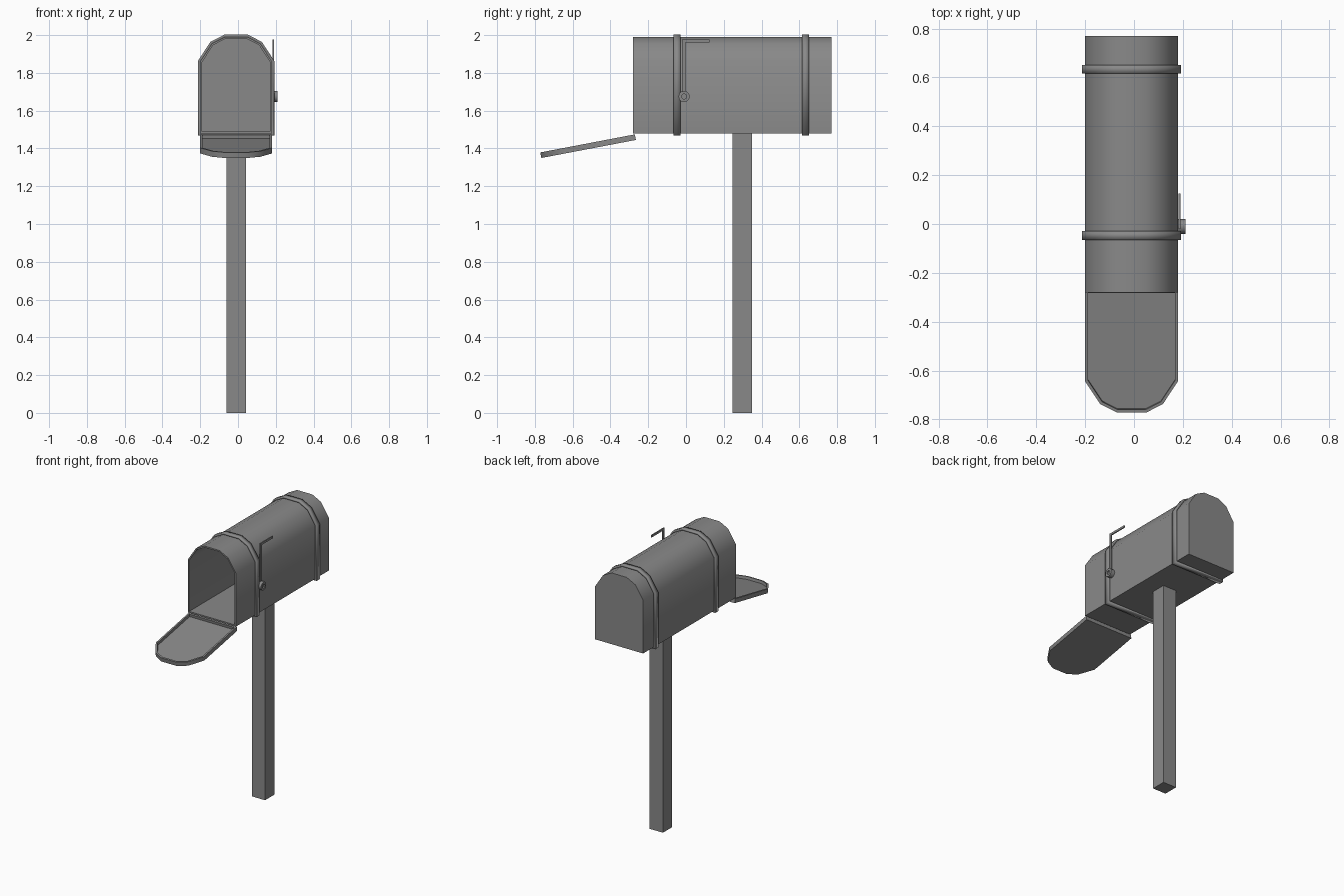
import bpy, bmesh, math
from mathutils import Matrix

cube = bpy.data.objects.get("Cube")
if cube:
    bpy.data.objects.remove(cube)

grey = bpy.data.materials.new("metal grey")
grey.use_nodes = True
COLOUR = (0.25, 0.25, 0.25, 1)
grey.diffuse_color = COLOUR
grey.node_tree.nodes["Principled BSDF"].inputs["Base Color"].default_value = COLOUR

CX = -0.01        # centre line of box and post
FLOOR = 1.48      # underside of the box

# Half of the arched outline: (x, height above floor)
HALF = [(0.19, 0), (0.19, 0.38), (0.128, 0.475), (0.06, 0.51)]
OUTLINE = HALF + [(-x, z) for x, z in reversed(HALF)]


def finish(name, bm, smooth=True):
    bmesh.ops.recalc_face_normals(bm, faces=bm.faces[:])
    mesh = bpy.data.meshes.new(name)
    bm.to_mesh(mesh)
    bm.free()
    mesh.materials.append(grey)
    obj = bpy.data.objects.new(name, mesh)
    bpy.context.collection.objects.link(obj)
    if smooth:
        bpy.ops.object.select_all(action='DESELECT')
        obj.select_set(True)
        bpy.context.view_layer.objects.active = obj
        bpy.ops.object.shade_smooth_by_angle(angle=math.radians(45))
    return obj


def arch(y0, y1, caps):
    """Extrude the arched outline along y; returns bmesh and the y0 cap."""
    bm = bmesh.new()
    a, b = [[bm.verts.new((x, y, z)) for x, z in OUTLINE] for y in (y0, y1)]
    n = len(OUTLINE)
    for i in range(n):
        j = (i + 1) % n
        bm.faces.new((a[i], a[j], b[j], b[i]))
    cap = None
    if caps:
        cap = bm.faces.new(a)
        bm.faces.new(b)
    bmesh.ops.recalc_face_normals(bm, faces=bm.faces[:])
    return bm, cap


def hollow_arch(name, y_open, y_closed, rim, depth):
    bm, cap = arch(y_open, y_closed, True)
    bmesh.ops.inset_individual(bm, faces=[cap], thickness=rim, use_even_offset=True)
    bmesh.ops.inset_individual(bm, faces=[cap], thickness=0, depth=-depth)
    return finish(name, bm)


def box(name, lo, hi):
    bm = bmesh.new()
    bmesh.ops.create_cube(bm, size=1)
    for v in bm.verts:
        v.co = [(l + h) / 2 + c * (h - l) for l, h, c in zip(lo, hi, v.co)]
    return finish(name, bm, False)


# Hollow box, open at the front
body = hollow_arch("box_body", -0.28, 0.77, 0.01, 1.04)
body.location = (CX, 0, FLOOR)

# Open door, a shallow tray hinged at the floor
door = hollow_arch("door", 0.03, 0, 0.012, 0.02)
door.location = (CX, -0.265, 1.445)
door.rotation_euler.x = math.radians(100.8)

# Raised bands around the box
for name, y in (("front_band", -0.047), ("rear_band", 0.633)):
    bm, _ = arch(y - 0.018, y + 0.018, False)
    band = finish(name, bm)
    band.location = (CX, 0, FLOOR)
    thick = band.modifiers.new("thickness", 'SOLIDIFY')
    thick.thickness = 0.012
    thick.offset = 1
    thick.use_even_offset = True

# Post
box("post", (-0.062, 0.245, 0), (0.043, 0.35, FLOOR + 0.003))

# Flag: upright rod and arm as one bent strip
bm = bmesh.new()
strip = [(-0.02, 1.675), (-0.003, 1.675), (-0.003, 1.962),
         (0.125, 1.962), (0.125, 1.977), (-0.02, 1.977)]
face = bm.faces.new([bm.verts.new((0.183, y, z)) for y, z in strip])
ext = bmesh.ops.extrude_face_region(bm, geom=[face], use_keep_orig=True)
for v in ext["geom"]:
    if isinstance(v, bmesh.types.BMVert):
        v.co.x += 0.008
finish("flag", bm, False)

# Flag pivot with a dished centre
bm = bmesh.new()
bmesh.ops.create_cone(bm, cap_ends=True, segments=12, radius1=0.03, radius2=0.03,
                      depth=0.032, matrix=Matrix.Translation((0.194, -0.01, 1.675))
                      @ Matrix.Rotation(math.pi / 2, 4, 'Y'))
outer = max(bm.faces, key=lambda f: f.calc_center_median().x)
bmesh.ops.inset_individual(bm, faces=[outer], thickness=0.016, use_even_offset=True)
bmesh.ops.inset_individual(bm, faces=[outer], thickness=0, depth=-0.008)
finish("flag_pivot", bm)
